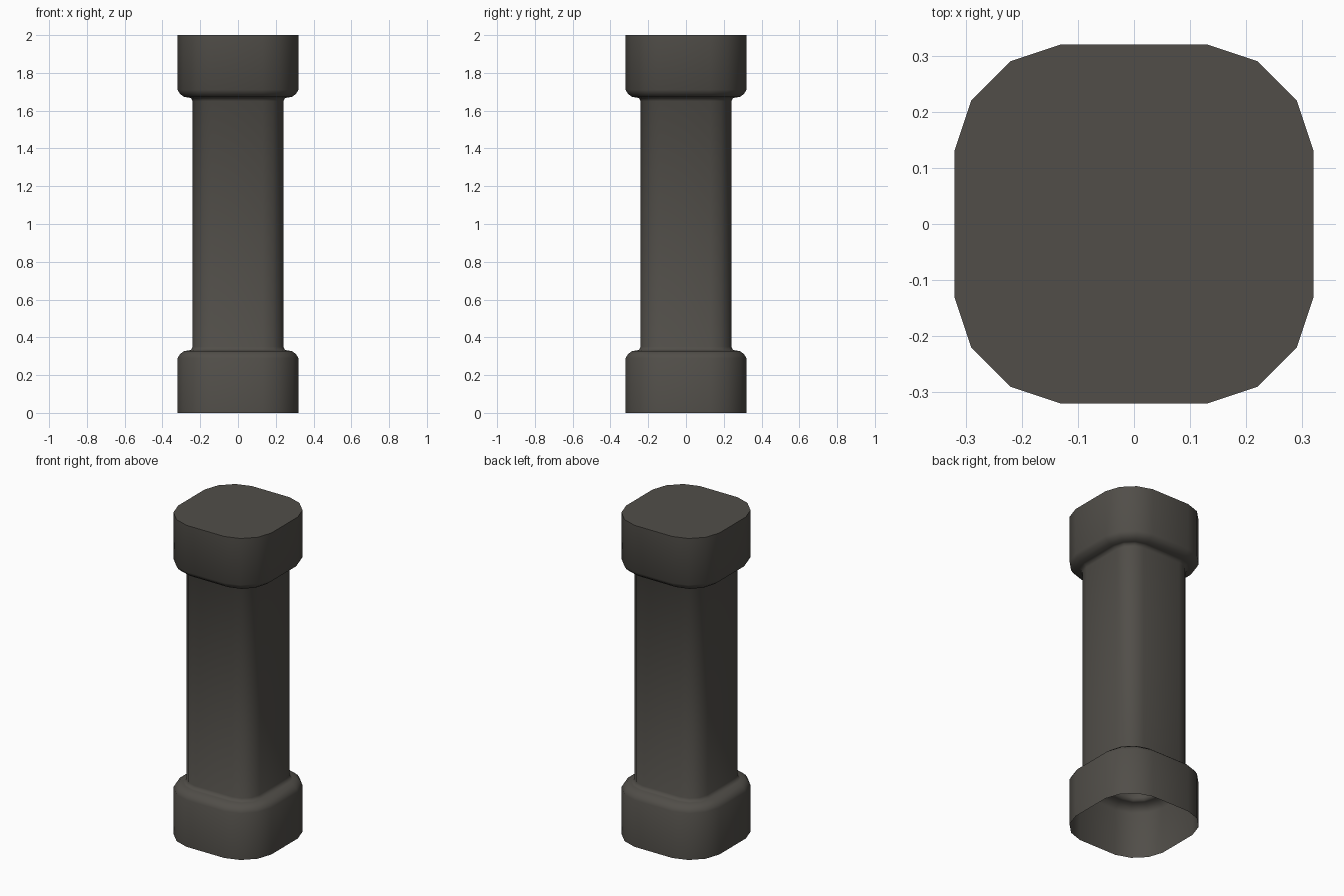
import bpy, bmesh

if "Cube" in bpy.data.objects:
    bpy.data.objects.remove(bpy.data.objects["Cube"])

# one dark stone colour
stone = bpy.data.materials.new("dark_stone")
stone.diffuse_color = (0.082, 0.076, 0.066, 1)
stone.use_nodes = True
stone.node_tree.nodes["Principled BSDF"].inputs["Base Color"].default_value = stone.diffuse_color


def ring(r, a, b, c):
    """Rounded square outline: flats end at a, corner points at (b, c)."""
    pts = [(r, -a), (r, a), (b, c), (c, b)]
    out = []
    for _ in range(4):
        out += pts
        pts = [(-y, x) for x, y in pts]
    return out


def section(r):
    """Blend between the thin shaft outline and the wide block outline."""
    t = (r - 0.24) / 0.08
    return ring(r, 0.13, 0.225 + 0.065 * t, 0.185 + 0.035 * t)


# radius and height up the lower half, mirrored for the upper half
lower = [(0.32, 0), (0.32, 0.29), (0.308, 0.31), (0.285, 0.328),
         (0.26, 0.33), (0.248, 0.335), (0.24, 0.35)]
profile = lower + [(r, 2 - z) for r, z in reversed(lower)]

# pillar: open underneath, closed on top
bm = bmesh.new()
rings = [[bm.verts.new((x, y, z)) for x, y in section(r)] for r, z in profile]
for low, high in zip(rings, rings[1:]):
    for i in range(16):
        j = (i + 1) % 16
        bm.faces.new((low[i], low[j], high[j], high[i]))
bm.faces.new(rings[-1])

mesh = bpy.data.meshes.new("pillar")
bm.to_mesh(mesh)
bm.free()
pillar = bpy.data.objects.new("pillar", mesh)
bpy.context.collection.objects.link(pillar)
mesh.materials.append(stone)

# smooth sides, crisp top rim
bpy.context.view_layer.objects.active = pillar
pillar.select_set(True)
bpy.ops.object.shade_smooth_by_angle(angle=1.1)
